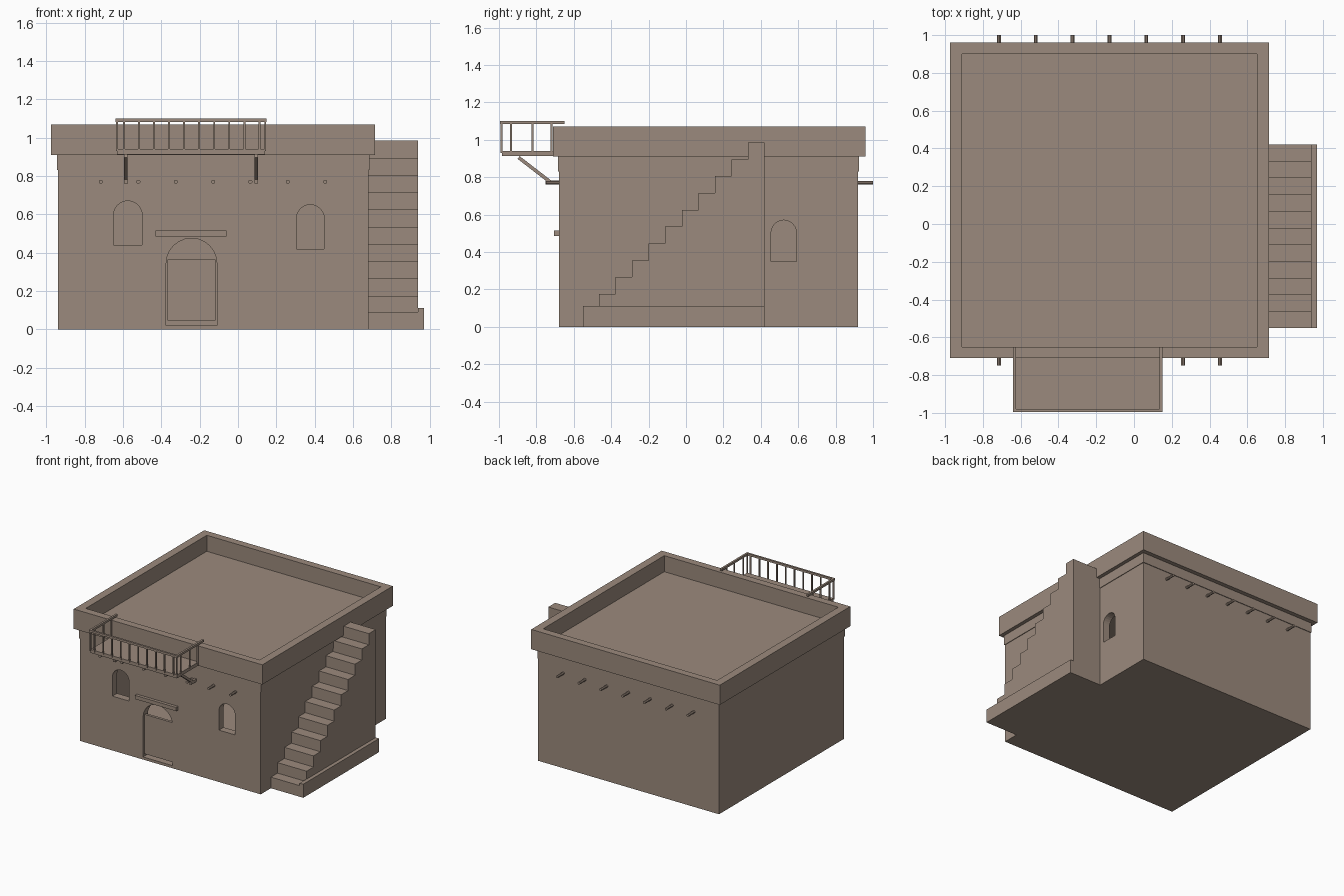
import bpy
import math
from mathutils import Vector

cube = bpy.data.objects.get("Cube")
if cube:
    bpy.data.objects.remove(cube, do_unlink=True)

clay = bpy.data.materials.new("clay_brown")
clay.use_nodes = True
colour = (0.33, 0.255, 0.205, 1)
clay.diffuse_color = colour
clay.node_tree.nodes["Principled BSDF"].inputs["Base Color"].default_value = colour


def make(name, verts, faces):
    mesh = bpy.data.meshes.new(name)
    mesh.from_pydata(verts, [], faces)
    mesh.materials.append(clay)
    obj = bpy.data.objects.new(name, mesh)
    bpy.context.collection.objects.link(obj)
    return obj


def prism(name, base, offset):
    """Extrude a planar loop of points along an offset."""
    n = len(base)
    off = Vector(offset)
    verts = [Vector(p) for p in base] + [Vector(p) + off for p in base]
    faces = [list(range(n))[::-1], list(range(n, 2 * n))]
    faces += [(i, (i + 1) % n, n + (i + 1) % n, n + i) for i in range(n)]
    return make(name, verts, faces)


def box(name, x0, x1, y0, y1, z0, z1):
    base = [(x0, y0, z0), (x1, y0, z0), (x1, y1, z0), (x0, y1, z0)]
    return prism(name, base, (0, 0, z1 - z0))


def beam(name, a, b, radius, sides):
    """Straight rod between two points."""
    a, b = Vector(a), Vector(b)
    q = (b - a).to_track_quat('Z', 'Y')
    ring = []
    for i in range(sides):
        t = math.tau * (i + 0.5) / sides
        ring.append(a + q @ Vector((radius * math.cos(t), radius * math.sin(t), 0)))
    return prism(name, ring, b - a)


def arch(name, u0, u1, z0, top, place, offset, steps=12):
    """Round-headed opening; place maps (u, z) to a point on the wall."""
    c, r = (u0 + u1) / 2, (u1 - u0) / 2
    pts = [(u0, z0), (u1, z0)]
    for i in range(steps + 1):
        t = math.pi * i / steps
        pts.append((c + r * math.cos(t), top - r + r * math.sin(t)))
    pts = [place(u, z) for u, z in pts]
    if offset[0] == 0:
        pts.reverse()
    return prism(name, pts, offset)


def cut(target, cutters):
    bpy.context.view_layer.objects.active = target
    for c in cutters:
        c.hide_render = True
        mod = target.modifiers.new("opening", 'BOOLEAN')
        mod.operation, mod.solver, mod.object = 'DIFFERENCE', 'EXACT', c
        bpy.ops.object.modifier_apply(modifier=mod.name)
        bpy.data.objects.remove(c, do_unlink=True)


# Hollow house body with arched windows and doorway
walls = box("house_walls", -0.94, 0.68, -0.68, 0.92, 0, 0.83)
front = lambda u, z: (u, -0.75, z)
side = lambda u, z: (0.60, u, z)
cut(walls, [
    box("room_cutter", -0.88, 0.62, -0.62, 0.86, 0.02, 0.80),
    arch("left_window_cutter", -0.65, -0.50, 0.44, 0.67, front, (0, 0.2, 0)),
    arch("right_window_cutter", 0.305, 0.45, 0.42, 0.65, front, (0, 0.2, 0)),
    arch("door_cutter", -0.375, -0.11, 0.021, 0.475, front, (0, 0.2, 0)),
    arch("side_window_cutter", 0.455, 0.59, 0.35, 0.57, side, (0.2, 0, 0)),
])
box("upper_wall_band", -0.945, 0.685, -0.685, 0.925, 0.83, 0.912)
box("roof_floor", -0.92, 0.66, -0.66, 0.91, 0.912, 0.94)

# Parapet
box("parapet_front", -0.975, 0.715, -0.71, -0.65, 0.91, 1.07)
box("parapet_back", -0.975, 0.715, 0.90, 0.96, 0.91, 1.07)
box("parapet_right", -0.975, -0.91, -0.65, 0.90, 0.91, 1.07)
box("parapet_left", 0.65, 0.715, -0.65, 0.90, 0.91, 1.07)

# Door and lintel
box("door_panel", -0.368, -0.117, -0.672, -0.65, 0.045, 0.365)
box("door_lintel", -0.43, -0.06, -0.705, -0.67, 0.485, 0.515)

# Projecting roof beams on front and back
for i in range(7):
    x = -0.715 + 0.195 * i
    beam("front_roof_beam", (x, -0.66, 0.77), (x, -0.748, 0.77), 0.011, 8)
    beam("back_roof_beam", (x, 0.90, 0.77), (x, 1.0, 0.77), 0.011, 8)

# Balcony
left, right, outer = -0.64, 0.15, -0.995
box("balcony_floor", left + 0.008, right - 0.008, -0.985, -0.70, 0.912, 0.94)
box("balcony_front_rail", left, right, outer, outer + 0.016, 1.083, 1.1)
for x in (left, right - 0.016):
    box("balcony_side_rail", x, x + 0.016, outer, -0.65, 1.083, 1.1)
    for y in (-0.987, -0.935, -0.82, -0.72):
        box("side_baluster", x + 0.003, x + 0.013, y - 0.005, y + 0.005, 0.93, 1.09)
for i in range(10):
    x = -0.595 + 0.0785 * i
    box("front_baluster", x - 0.005, x + 0.005, -0.992, -0.982, 0.93, 1.09)
for x in (-0.585, 0.095):
    beam("balcony_brace", (x, -0.895, 0.905), (x, -0.72, 0.77), 0.013, 4)
    box("brace_foot", x - 0.01, x + 0.01, -0.75, -0.67, 0.76, 0.782)

# Outside staircase
box("stair_base", 0.675, 0.94, -0.55, 0.42, 0, 0.09)
box("stair_curb", 0.938, 0.97, -0.55, 0.42, 0, 0.11)
for i in range(10):
    y = -0.465 + 0.0885 * i
    box("stair_step", 0.675, 0.94, y, y + 0.0885, 0.05, 0.175 + 0.09 * i)
